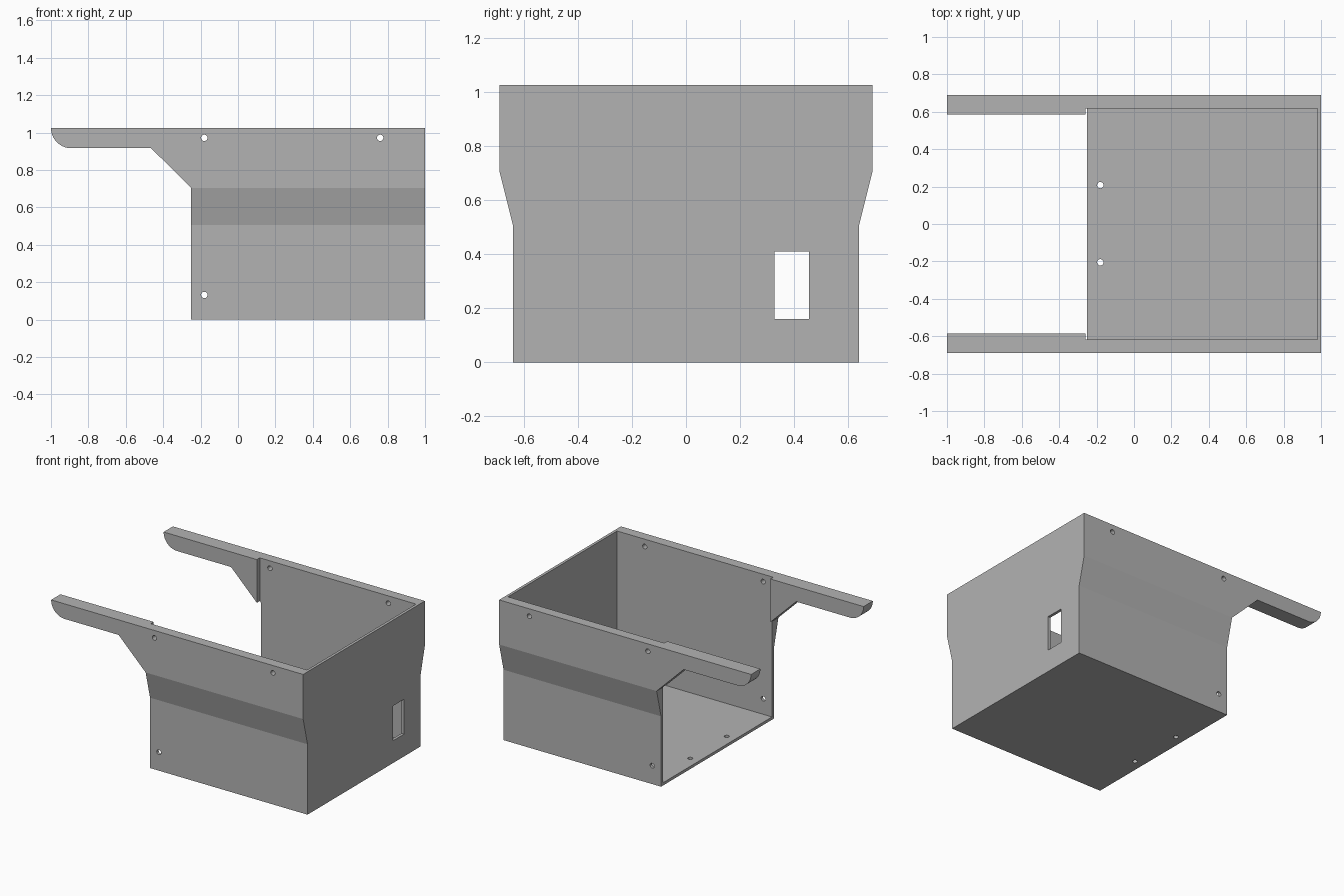
import bpy, bmesh, math
from mathutils import Vector, Matrix

if "Cube" in bpy.data.objects:
    bpy.data.objects.remove(bpy.data.objects["Cube"], do_unlink=True)

grey = bpy.data.materials.new("plain grey")
grey.use_nodes = True
COLOUR = (0.45, 0.45, 0.45, 1)
grey.diffuse_color = COLOUR
grey.node_tree.nodes["Principled BSDF"].inputs["Base Color"].default_value = COLOUR

TOP = 1.025
HOLE_R = 0.017


def add_object(name, bm):
    bmesh.ops.recalc_face_normals(bm, faces=bm.faces)
    mesh = bpy.data.meshes.new(name)
    bm.to_mesh(mesh)
    bm.free()
    mesh.materials.append(grey)
    obj = bpy.data.objects.new(name, mesh)
    bpy.context.scene.collection.objects.link(obj)
    return obj


def prism(name, points, offset):
    """Extrude a flat outline of 3D points by an offset vector."""
    bm = bmesh.new()
    face = bm.faces.new([bm.verts.new(p) for p in points])
    new = bmesh.ops.extrude_face_region(bm, geom=[face])["geom"]
    bmesh.ops.translate(bm, vec=offset, verts=[v for v in new if isinstance(v, bmesh.types.BMVert)])
    return add_object(name, bm)


def box(name, low, high):
    (x0, y0, z0), (x1, y1, z1) = low, high
    outline = [(x0, y0, z0), (x1, y0, z0), (x1, y1, z0), (x0, y1, z0)]
    return prism(name, outline, (0, 0, z1 - z0))


def drill(name, centre, axis, depth):
    bm = bmesh.new()
    turn = Vector((0, 0, 1)).rotation_difference(Vector(axis)).to_matrix().to_4x4()
    bmesh.ops.create_cone(bm, cap_ends=True, segments=32, radius1=HOLE_R, radius2=HOLE_R,
                          depth=depth, matrix=Matrix.Translation(centre) @ turn)
    return add_object(name, bm)


def combine(target, tool, operation):
    """Apply a boolean and discard the tool object."""
    tool.hide_render = True
    mod = target.modifiers.new("Boolean", "BOOLEAN")
    mod.operation, mod.solver, mod.object = operation, "EXACT", tool
    bpy.context.view_layer.update()
    result = target.evaluated_get(bpy.context.evaluated_depsgraph_get())
    mesh = bpy.data.meshes.new_from_object(result)
    target.modifiers.clear()
    target.data = mesh
    bpy.data.objects.remove(tool, do_unlink=True)


# Solid housing, flaring outward towards the rim
half = [(0.64, 0), (0.64, 0.505), (0.69, 0.705), (0.69, TOP)]
section = [(-0.25, y, z) for y, z in half] + [(-0.25, -y, z) for y, z in reversed(half)]
housing = prism("housing", section, (1.25, 0, 0))

# Support arms with rounded tips and angled gussets
R = 0.108
tip = [(-1 + R - R * math.cos(a), TOP - R * math.sin(a))
       for a in (math.pi / 2 * i / 16 for i in range(17))]
arm_outline = tip + [(-0.465, TOP - R), (-0.25, 0.705), (-0.1, 0.705), (-0.1, TOP)]
for side in (-1, 1):
    arm = prism("support_arm", [(x, side * 0.585, z) for x, z in arm_outline],
                (0, side * 0.105, 0))
    combine(housing, arm, "UNION")

# Cavity open at the top and one end
combine(housing, box("cavity_cutter", (-0.26, -0.618, 0.02), (0.98, 0.618, 1.3)), "DIFFERENCE")

# Window in the end wall
combine(housing, box("window_cutter", (0.9, 0.327, 0.16), (1.1, 0.455, 0.41)), "DIFFERENCE")

# Screw holes through the side walls and floor
for x, z in ((-0.18, 0.972), (0.76, 0.972), (-0.18, 0.132)):
    combine(housing, drill("side_drill", (x, 0, z), (0, 1, 0), 2), "DIFFERENCE")
for y in (-0.205, 0.208):
    combine(housing, drill("floor_drill", (-0.18, y, 0), (0, 0, 1), 0.2), "DIFFERENCE")

# Smooth round edges, crisp corners
bpy.ops.object.select_all(action="DESELECT")
housing.select_set(True)
bpy.context.view_layer.objects.active = housing
bpy.ops.object.shade_smooth_by_angle(angle=math.radians(12))
